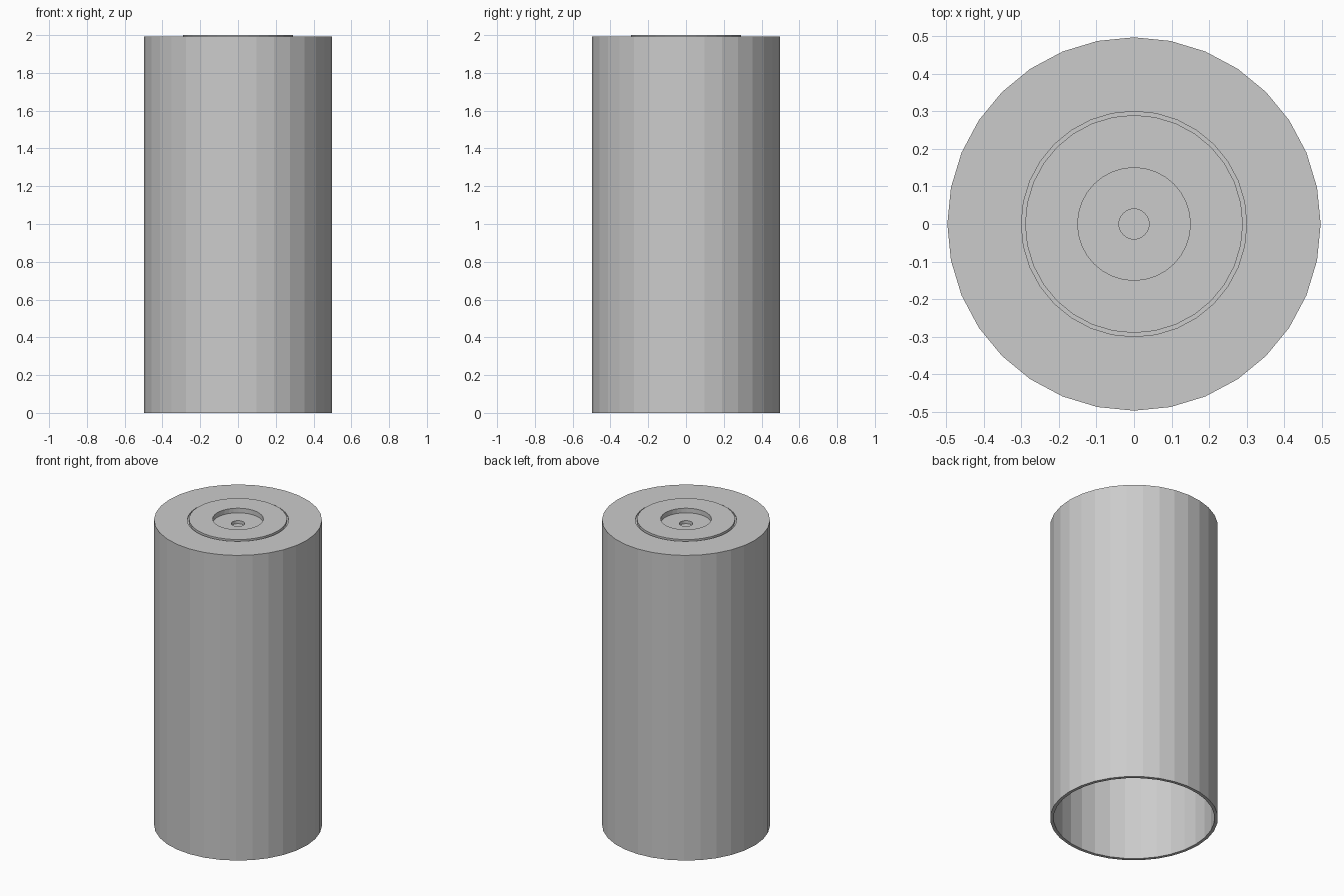
import bpy, bmesh, math

if "Cube" in bpy.data.objects:
    bpy.data.objects.remove(bpy.data.objects["Cube"])

SIDES = 32


def lathe(name, profile, sides=SIDES):
    """Spin (radius, z) points about z; radius 0 closes the end."""
    bm = bmesh.new()
    rings = []
    for r, z in profile:
        if r == 0:
            rings.append([bm.verts.new((0, 0, z))] * sides)
        else:
            rings.append([bm.verts.new((r * math.sin(2 * math.pi * i / sides),
                                        r * math.cos(2 * math.pi * i / sides), z))
                          for i in range(sides)])
    for a, b in zip(rings, rings[1:]):
        for i in range(sides):
            j = (i + 1) % sides
            bm.faces.new(list(dict.fromkeys((a[i], a[j], b[j], b[i]))))
    bmesh.ops.recalc_face_normals(bm, faces=bm.faces)
    # merge the fans into flat caps
    bmesh.ops.dissolve_limit(bm, angle_limit=0.001, verts=[v for v in bm.verts if v.co.xy.length < 0.001],
                             edges=[e for e in bm.edges if min(v.co.xy.length for v in e.verts) < 0.001])
    me = bpy.data.meshes.new(name)
    bm.to_mesh(me)
    bm.free()
    ob = bpy.data.objects.new(name, me)
    bpy.context.collection.objects.link(ob)
    return ob


# hollow tube, open at the bottom, with raised boss, recess and centre dimple on top
lathe("capped_tube", [
    (0, 1.93), (0.06, 1.93), (0.06, 1.95), (0.17, 1.95), (0.17, 1.973),   # underside of the cap
    (0.477, 1.973), (0.477, 0), (0.497, 0), (0.497, 1.993),               # inner wall, rim, outer wall
    (0.30, 1.993), (0.30, 1.985), (0.29, 1.985), (0.29, 2.0),             # thin groove and raised boss
    (0.15, 2.0), (0.15, 1.97), (0.04, 1.97), (0.04, 1.95), (0, 1.95),     # recess and dimple
])
